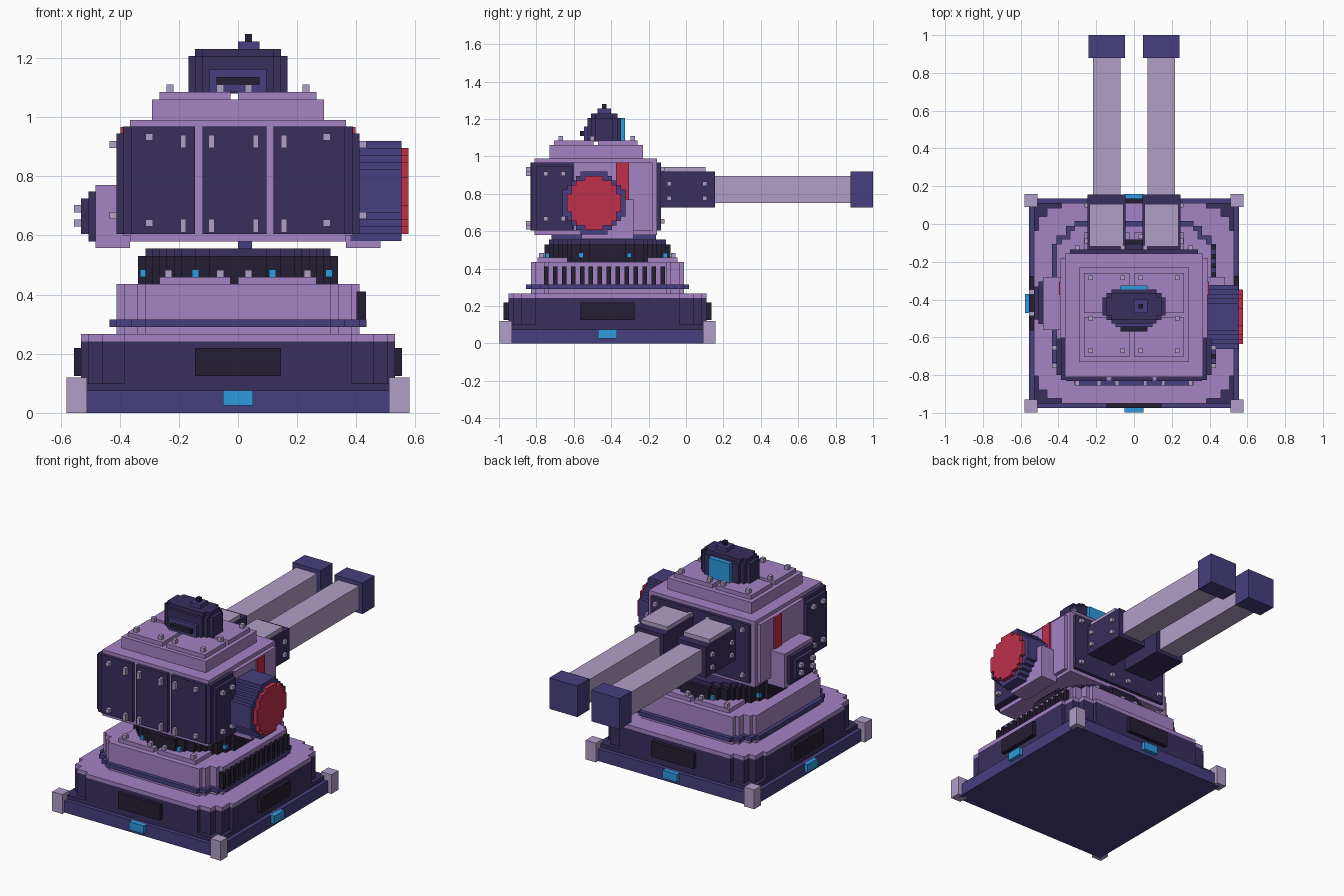
import bpy, bmesh, math

if "Cube" in bpy.data.objects:
    bpy.data.objects.remove(bpy.data.objects["Cube"])

V = 0.0241   # grid step of the blocky style
CY = -0.42   # centre of base in y


def material(name, hexcode):
    def lin(i):
        c = int(hexcode[i:i + 2], 16) / 255
        return c / 12.92 if c < 0.04045 else ((c + 0.055) / 1.055) ** 2.4
    m = bpy.data.materials.new(name)
    m.diffuse_color = (lin(0), lin(2), lin(4), 1)
    m.use_nodes = True
    m.node_tree.nodes["Principled BSDF"].inputs["Base Color"].default_value = m.diffuse_color
    return m


PURPLE = material("purple", "a583c4")
DARK = material("dark", "382e5c")
INDIGO = material("indigo", "463e7e")
LILAC = material("lilac", "b09fc6")
BLACK = material("black", "241d33")
BLUE = material("blue", "2d9be0")
RED = material("red", "bd304b")


def finish(name, bm, mat):
    bmesh.ops.recalc_face_normals(bm, faces=bm.faces[:])
    me = bpy.data.meshes.new(name)
    bm.to_mesh(me)
    bm.free()
    me.materials.append(mat)
    ob = bpy.data.objects.new(name, me)
    bpy.context.collection.objects.link(ob)
    return ob


def boxes(name, mat, *specs, mx=False, my=False):
    """Boxes as (x0, x1, y0, y1, z0, z1); optionally mirrored in x and about CY."""
    specs = list(specs)
    if mx:
        specs += [(-b, -a, *r) for a, b, *r in specs]
    if my:
        specs += [(a, b, 2 * CY - d, 2 * CY - c, e, f) for a, b, c, d, e, f in specs]
    bm = bmesh.new()
    for x0, x1, y0, y1, z0, z1 in specs:
        vs = bmesh.ops.create_cube(bm, size=1)["verts"]
        for v in vs:
            v.co.x = x0 if v.co.x < 0 else x1
            v.co.y = y0 if v.co.y < 0 else y1
            v.co.z = z0 if v.co.z < 0 else z1
    return finish(name, bm, mat)


def prism(name, mat, quad, centre, lo, hi, along_x=False):
    """Extrude an outline given by its first quadrant, along z or x."""
    q = quad
    pts = q + [(-x, y) for x, y in q[::-1]] + [(-x, -y) for x, y in q] + [(x, -y) for x, y in q[::-1]]
    out = []
    for p in pts:
        if not out or math.dist(p, out[-1]) > 1e-5:
            out.append(p)
    if math.dist(out[0], out[-1]) < 1e-5:
        out.pop()
    bm = bmesh.new()
    rings = []
    for h in (lo, hi):
        rings.append([bm.verts.new((h, a + centre[0], b + centre[1]) if along_x
                                   else (a + centre[0], b + centre[1], h)) for a, b in out])
    bm.faces.new(rings[0])
    bm.faces.new(rings[1])
    n = len(out)
    for i in range(n):
        j = (i + 1) % n
        bm.faces.new((rings[0][i], rings[0][j], rings[1][j], rings[1][i]))
    return finish(name, bm, mat)


def disc(r):
    """Quadrant of a stair-stepped circle."""
    n = round(r / V)
    pts = []
    for k in reversed(range(n)):
        h = max(1, round(math.sqrt(r * r - ((k + 0.5) * V) ** 2) / V)) * V
        pts += [((k + 1) * V, h), (k * V, h)]
    return pts


def stepped(r, a, b, c):
    """Quadrant of a square of half size r with stair-stepped corners."""
    return [(r, a), (c, a), (c, b), (b, b), (b, c), (a, c), (a, r)]


# Base
C = (0, CY)
boxes("base_plate", INDIGO, (-.555, .555, CY - .555, CY + .555, 0, .075))
boxes("base_feet", LILAC, (.51, .58, CY - .578, CY - .51, 0, .12), mx=True, my=True)
boxes("base_sill", DARK, (-.53, .53, CY - .53, CY + .53, .075, .1))
prism("base_body", DARK, stepped(.53, .385, .46, .505), C, .1, .242)
prism("base_top", PURPLE, stepped(.53, .385, .46, .505), C, .242, .266)
boxes("base_vents_front_back", BLACK, (-.145, .145, CY - .555, CY - .53, .125, .22), my=True)
boxes("base_vents_sides", BLACK, (.53, .555, CY - .145, CY + .145, .125, .22), mx=True)
boxes("base_lights_front_back", BLUE, (-.05, .05, CY - .578, CY - .55, .025, .075), my=True)
boxes("base_lights_sides", BLUE, (.55, .578, CY - .05, CY + .05, .025, .075), mx=True)

# Second tier with trim band, side fins and deck strips
prism("tier", PURPLE, stepped(.41, .315, .34, .385), C, .266, .435)
prism("tier_band", INDIGO, stepped(.435, .315, .36, .41), C, .29, .315)
boxes("tier_fins", BLACK, *[(.40, .433, y, y + .024, .315, .41)
                            for y in [-.76 + .048 * i for i in range(14)]])
boxes("deck_strips", PURPLE, (-.265, -.025, -.795, -.61, .435, .46),
      (0, .265, -.795, -.61, .435, .46), my=True)
boxes("deck_rivets", LILAC, *[(x - .012, x + .012, -.785, -.76, .46, .483)
                              for x in (-.235, -.06, .035, .235)], my=True)

# Turning ring, lights and neck
prism("turn_ring", BLACK, disc(.338), C, .435, .53)
prism("turn_ring_cap", DARK, disc(.313), C, .53, .555)
lights = []
for k in range(8):
    t = math.radians(-70 + 45 * k)
    x, y = .34 * math.cos(t), CY + .34 * math.sin(t)
    lights.append((x - .012, x + .012, y - .012, y + .012, .46, .484))
boxes("ring_lights", BLUE, *lights)
boxes("neck", INDIGO, (0, .048, -.72, -.16, .55, .59))

# Turret body and roof
boxes("turret_body", PURPLE, (-.365, .365, -.81, -.155, .58, .99))
boxes("turret_shoulders", PURPLE, (.365, .388, -.60, -.18, .60, .968), mx=True)
boxes("roof_step", PURPLE, (-.29, .29, -.73, -.23, .99, 1.06))
boxes("roof_panels", PURPLE, *[(x0, x1, y0, y1, 1.06, 1.085)
                               for x0, x1 in ((-.265, -.025), (0, .265))
                               for y0, y1 in ((-.705, -.495), (-.47, -.26))])
boxes("roof_rivets", LILAC, *[(x - .012, x + .012, y - .012, y + .012, 1.085, 1.11)
                              for x in (-.23, -.06, .035, .23) for y in (-.285, -.50, -.67)])

# Armour panels
boxes("front_panels", DARK, (-.36, -.145, -.832, -.81, .605, .968),
      (-.12, .097, -.832, -.81, .605, .968), (.12, .36, -.832, -.81, .605, .968))
boxes("corner_armour", DARK, (.36, .387, -.825, -.58, .605, .968),
      (.387, .41, -.80, -.605, .605, .945), mx=True)
boxes("front_clips", LILAC, *[(x - .01, x + .01, -.856, -.832, z, z + .045)
                              for x in (-.185, -.09, .06, .155) for z in (.61, .895)])
boxes("front_studs", LILAC, *[(x - .012, x + .012, -.856, -.832, z, z + .024)
                              for x in (-.30, .30) for z in (.63, .92)])
boxes("side_bolts", LILAC, *[(.41, .434, y - .012, y + .012, z, z + .024)
                             for y in (-.75, -.655) for z in (.655, .895)], mx=True)
boxes("back_plate", DARK, (-.34, .34, -.155, -.135, .605, .968))
boxes("back_plate_bolts", LILAC, *[(x - .012, x + .012, -.135, -.115, z, z + .024)
                                   for x in (.06, .30) for z in (.64, .92)], mx=True)
boxes("red_strips", RED, (.365, .398, -.375, -.305, .72, .967), mx=True)

# Side pods: stepped cover on the left, drum on the right
boxes("side_pods", PURPLE, (.365, .482, -.56, -.28, .557, .77), mx=True)
boxes("left_pod_cover", DARK, (-.506, -.48, -.53, -.305, .58, .748),
      (-.53, -.50, -.505, -.33, .605, .725))
boxes("left_pod_bolts", LILAC, *[(-.555, -.53, y - .012, y + .012, z, z + .024)
                                 for y in (-.475, -.36) for z in (.63, .678)])
prism("right_drum", INDIGO, disc(.168), (-.492, .75), .38, .552, along_x=True)
prism("right_drum_face", RED, disc(.145), (-.492, .75), .55, .577, along_x=True)

# Hatch on the roof with slit, window and antenna
HC = (0, -.437)
prism("hatch", DARK, [(.168, .048), (.145, .048), (.145, .072), (.12, .072), (.12, .09)],
      HC, 1.08, 1.206)
prism("hatch_top", DARK, [(.145, .048), (.12, .048), (.12, .072)], HC, 1.206, 1.23)
boxes("hatch_frame", INDIGO, (-.097, .097, -.545, -.52, 1.085, 1.16))
boxes("hatch_slit", BLACK, (-.072, .072, -.568, -.54, 1.11, 1.135))
boxes("hatch_window", BLUE, (-.072, .072, -.35, -.325, 1.085, 1.206))
boxes("antenna_base", INDIGO, (0, .072, -.472, -.40, 1.23, 1.255))
boxes("antenna_tip", BLACK, (.024, .048, -.448, -.424, 1.255, 1.28))

# Twin guns
boxes("gun_mounts", DARK, (.045, .245, -.14, .155, .727, .918), mx=True)
boxes("gun_mount_covers", LILAC, (.055, .235, -.12, .105, .918, .944), mx=True)
boxes("gun_mount_bolts", LILAC, *[(.245, .262, y - .012, y + .012, z - .012, z + .012)
                                  for y in (-.09, .10) for z in (.775, .855)], mx=True)
boxes("barrels", LILAC, (.072, .217, .15, .89, .75, .895), mx=True)
boxes("muzzles", INDIGO, (.048, .241, .88, 1.0, .727, .92), mx=True)
